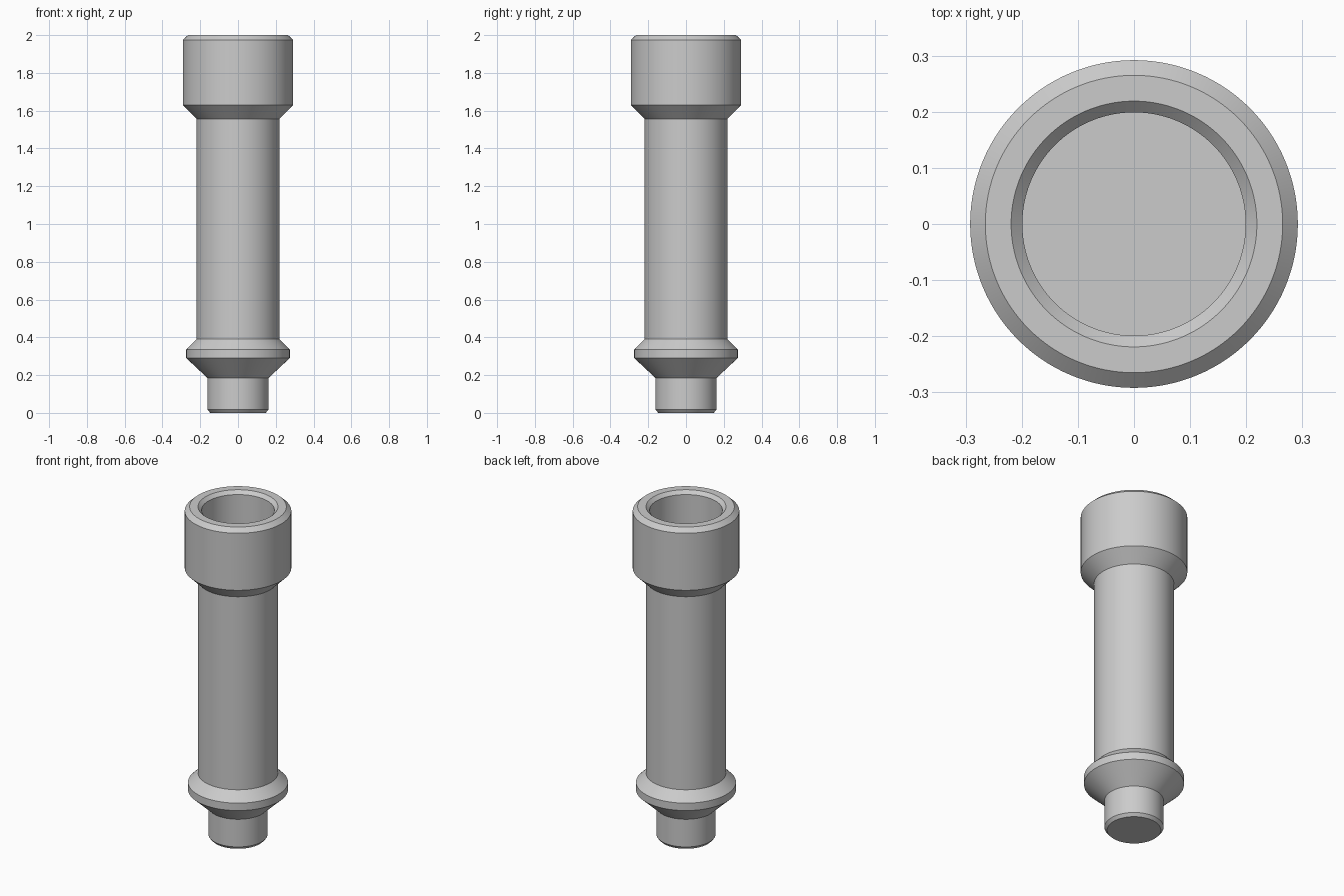
import bpy
import bmesh
import math

SEGMENTS = 128

cube = bpy.data.objects.get("Cube")
if cube:
    bpy.data.objects.remove(cube, do_unlink=True)

# Plain grey material
grey = bpy.data.materials.new("grey")
grey.use_nodes = True
colour = (0.6, 0.6, 0.6, 1)
grey.diffuse_color = colour
grey.node_tree.nodes["Principled BSDF"].inputs["Base Color"].default_value = colour


def lathe(name, profile):
    """Spin a (radius, height) profile around z into a closed solid."""
    bm = bmesh.new()
    verts = [bm.verts.new((r, 0, z)) for r, z in profile]
    edges = [bm.edges.new(pair) for pair in zip(verts, verts[1:])]
    bmesh.ops.spin(bm, geom=verts + edges, cent=(0, 0, 0), axis=(0, 0, 1),
                   angle=math.tau, steps=SEGMENTS, use_duplicate=False)
    bmesh.ops.remove_doubles(bm, verts=bm.verts, dist=0.0001)
    bmesh.ops.recalc_face_normals(bm, faces=bm.faces)
    mesh = bpy.data.meshes.new(name)
    bm.to_mesh(mesh)
    bm.free()
    mesh.materials.append(grey)
    obj = bpy.data.objects.new(name, mesh)
    bpy.context.collection.objects.link(obj)
    bpy.ops.object.select_all(action='DESELECT')
    obj.select_set(True)
    bpy.context.view_layer.objects.active = obj
    bpy.ops.object.shade_smooth_by_angle(angle=math.radians(30))
    return obj


# Profile sections, from the bottom upwards
spigot = [(0, 0), (0.147, 0), (0.162, 0.018), (0.162, 0.185)]
collar = [(0.274, 0.29), (0.274, 0.335), (0.219, 0.39)]
head = [(0.219, 1.557), (0.292, 1.63), (0.292, 1.975), (0.265, 2)]
socket = [(0.219, 2), (0.199, 1.98), (0.199, 1.6), (0, 1.6)]

lathe("socketed_post", spigot + collar + head + socket)
